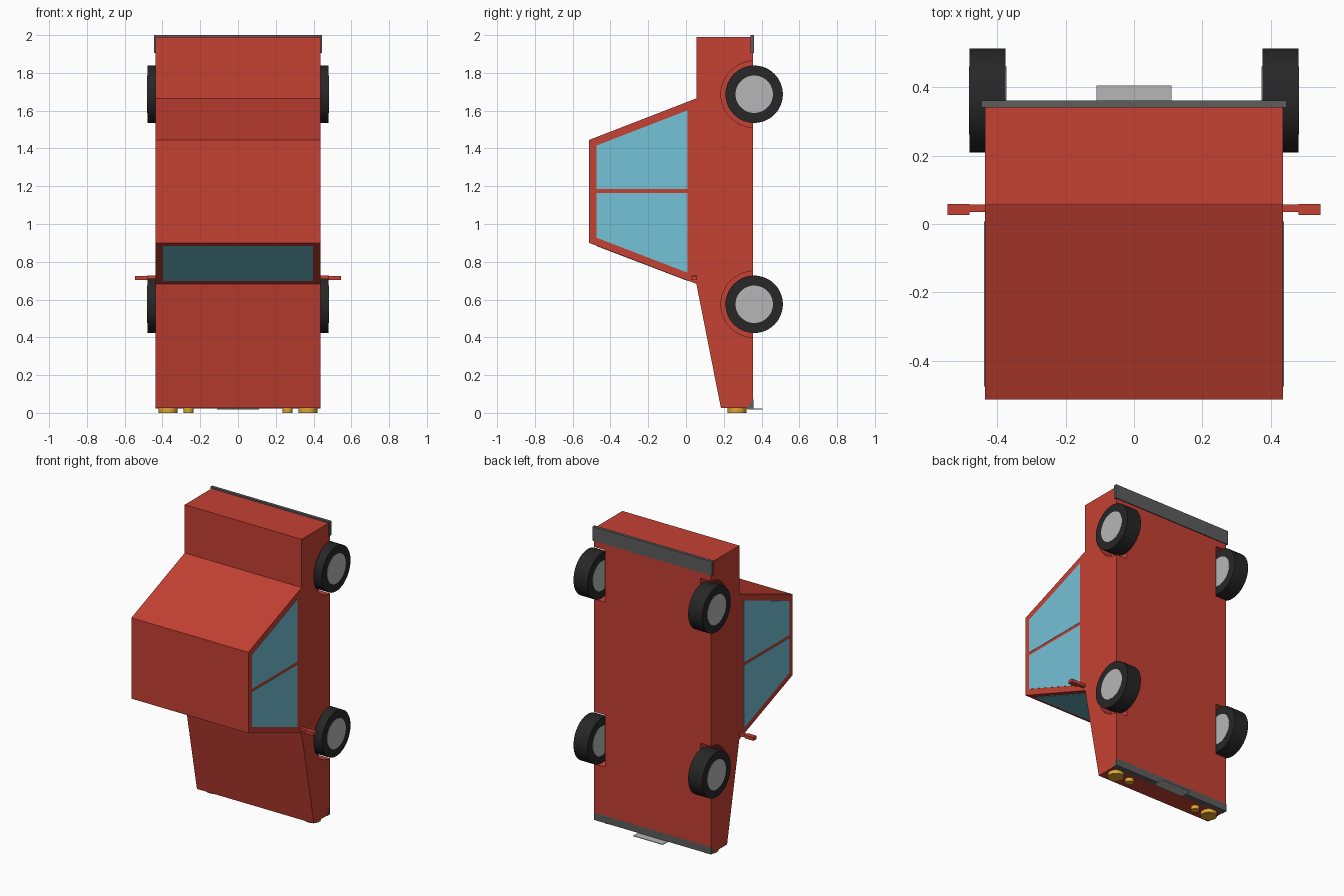
import bpy, bmesh, math
from mathutils import Matrix, Vector

if "Cube" in bpy.data.objects:
    bpy.data.objects.remove(bpy.data.objects["Cube"])


def material(name, rgb):
    m = bpy.data.materials.new(name)
    m.diffuse_color = (*rgb, 1)
    m.use_nodes = True
    m.node_tree.nodes["Principled BSDF"].inputs["Base Color"].default_value = m.diffuse_color
    return m


RED = material("red paint", (0.56, 0.052, 0.033))
GLASS = material("blue glass", (0.175, 0.54, 0.68))
TYRE = material("black rubber", (0.02, 0.02, 0.02))
METAL = material("light grey metal", (0.47, 0.47, 0.47))
BUMPER = material("dark grey bumper", (0.11, 0.11, 0.11))
GOLD = material("amber lamp", (0.72, 0.38, 0.03))


def finish(bm, name, mat):
    bmesh.ops.recalc_face_normals(bm, faces=bm.faces)
    me = bpy.data.meshes.new(name)
    bm.to_mesh(me)
    bm.free()
    me.materials.append(mat)
    ob = bpy.data.objects.new(name, me)
    bpy.context.collection.objects.link(ob)
    return ob


def prism(name, profile, x0, x1, mat):
    """Extrude a (y, z) profile from x0 to x1."""
    bm = bmesh.new()
    f = bm.faces.new([bm.verts.new((x0, y, z)) for y, z in profile])
    new = bmesh.ops.extrude_face_region(bm, geom=[f])["geom"]
    verts = [v for v in new if isinstance(v, bmesh.types.BMVert)]
    bmesh.ops.translate(bm, verts=verts, vec=(x1 - x0, 0, 0))
    return finish(bm, name, mat)


def box(name, x, y, z, mat):
    return prism(name, [(y[0], z[0]), (y[1], z[0]), (y[1], z[1]), (y[0], z[1])], x[0], x[1], mat)


def cylinder(name, center, radius, depth, axis, mat, sides=48):
    bm = bmesh.new()
    rot = Matrix.Rotation(math.pi / 2, 4, 'Y') if axis == 'x' else Matrix()
    bmesh.ops.create_cone(bm, cap_ends=True, segments=sides, radius1=radius, radius2=radius,
                          depth=depth, matrix=Matrix.Translation(Vector(center)) @ rot)
    ob = finish(bm, name, mat)
    bpy.context.view_layer.objects.active = ob
    bpy.ops.object.select_all(action='DESELECT')
    ob.select_set(True)
    bpy.ops.object.shade_smooth_by_angle(angle=math.radians(35))
    return ob


AXLES = {"front": 0.575, "rear": 1.687}
SIDES = {"right": 1, "left": -1}
WHEEL_Y = 0.361
HALF = 0.436

# Body: the car stands on its nose, roof towards -y
body = prism("body", [(0.355, 0.025), (0.185, 0.025), (0.055, 0.683), (-0.513, 0.90),
                      (-0.513, 1.445), (0.055, 1.665), (0.055, 1.99), (0.355, 1.99)],
             -HALF, HALF, RED)

# Wheel wells cut into the body
for z in AXLES.values():
    for s in SIDES.values():
        cutter = cylinder("well_cutter", (s * 0.455, WHEEL_Y, z), 0.176, 0.2, 'x', RED)
        cutter.hide_render = True
        mod = body.modifiers.new("well", 'BOOLEAN')
        mod.operation, mod.solver, mod.object = 'DIFFERENCE', 'EXACT', cutter
        bpy.context.view_layer.objects.active = body
        bpy.ops.object.modifier_apply(modifier=mod.name)
        bpy.data.objects.remove(cutter)

# Wheels with hub plates on both faces
for end, z in AXLES.items():
    for side, s in SIDES.items():
        cylinder(f"{end}_{side}_tyre", (s * 0.4275, WHEEL_Y, z), 0.152, 0.105, 'x', TYRE)
        cylinder(f"{end}_{side}_hub", (s * 0.4275, WHEEL_Y, z), 0.099, 0.109, 'x', METAL)


# Side windows, two panes per side, following the sloped pillars
def pane_edge(y, top):
    t = (0.008 - y) / 0.483
    return 1.602 - 0.187 * t if top else 0.742 + 0.186 * t


for side, s in SIDES.items():
    for label, top, bar in (("front", False, 1.165), ("rear", True, 1.185)):
        prof = [(0.008, bar), (-0.475, bar),
                (-0.475, pane_edge(-0.475, top)), (0.008, pane_edge(0.008, top))]
        prism(f"{label}_{side}_window", prof, s * (HALF - 0.003), s * (HALF + 0.002), GLASS)

# Windscreen plate lying on the sloped front of the cabin
a, b = Vector((0.055, 0.683)), Vector((-0.513, 0.90))
d = (b - a).normalized()
n = Vector((d.y, -d.x)) * -1
n = n if n.y < 0 else -n
p, q = a.lerp(b, 0.08), a.lerp(b, 0.93)
prism("windscreen", [p - n * 0.003, q - n * 0.003, q + n * 0.002, p + n * 0.002],
      -0.397, 0.397, GLASS)

# Bumpers and number plate
box("rear_bumper", (-0.445, 0.445), (0.341, 0.361), (1.905, 2.0), BUMPER)
prism("front_bumper", [(0.357, 0.072), (0.357, 0.023), (0.32, 0.023)], -0.438, 0.438, BUMPER)
box("number_plate", (-0.11, 0.11), (0.325, 0.405), (0.018, 0.0225), METAL)

# Headlamps, indicators and wing mirrors
for side, s in SIDES.items():
    cylinder(f"{side}_headlamp", (s * 0.37, 0.27, 0.0145), 0.05, 0.029, 'z', GOLD, 32)
    cylinder(f"{side}_indicator", (s * 0.262, 0.27, 0.0145), 0.027, 0.029, 'z', GOLD, 32)
    box(f"{side}_mirror_arm", (s * 0.43, s * 0.482), (0.035, 0.057), (0.708, 0.727), RED)
    box(f"{side}_mirror", (s * 0.48, s * 0.545), (0.026, 0.059), (0.704, 0.726), RED)
